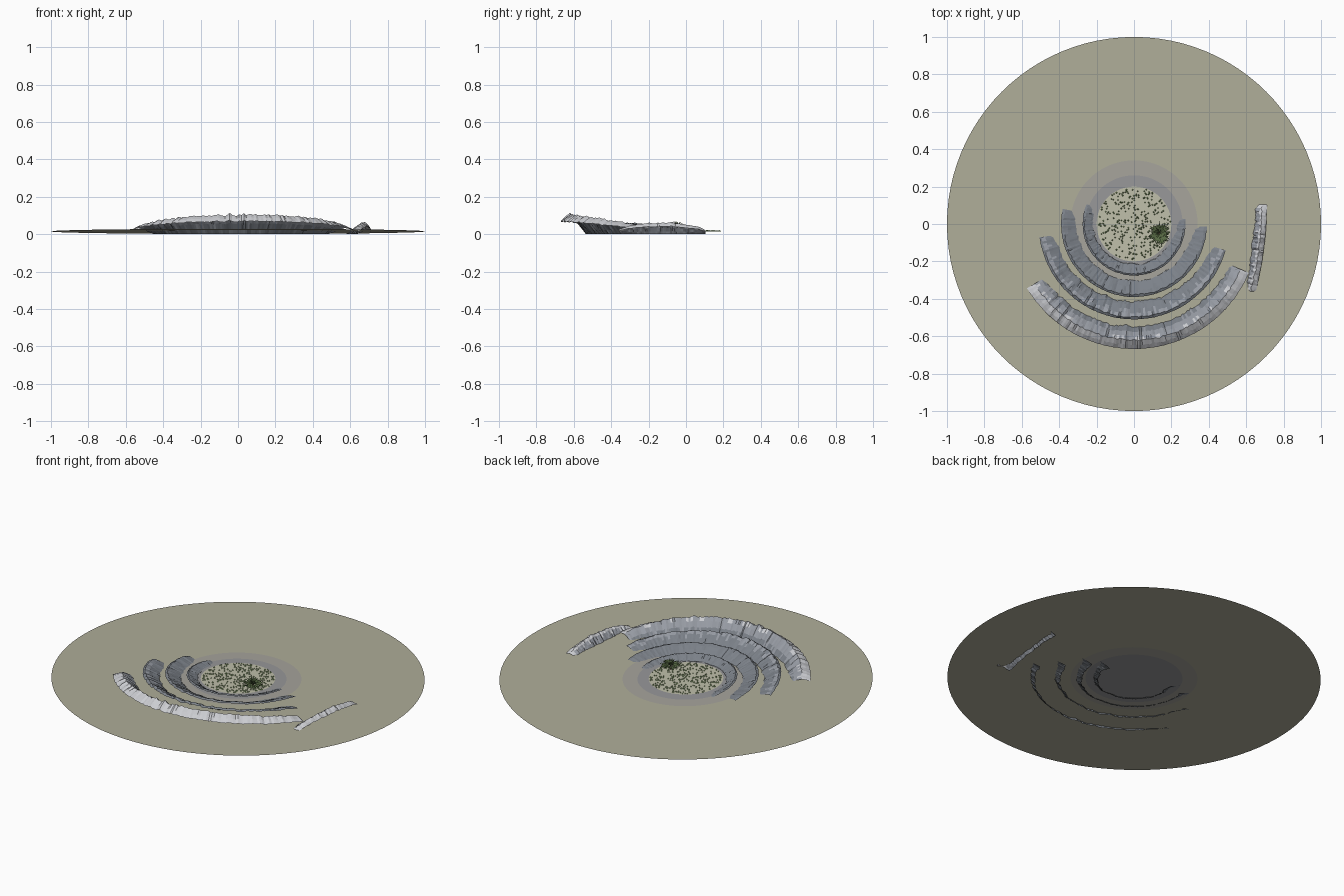
import bpy, bmesh, math, random
from mathutils import Vector, Matrix, noise

if "Cube" in bpy.data.objects:
    bpy.data.objects.remove(bpy.data.objects["Cube"])

random.seed(4)

def mat(name, r, g, b):
    m = bpy.data.materials.new(name)
    m.diffuse_color = (r, g, b, 1)
    m.use_nodes = True
    m.node_tree.nodes["Principled BSDF"].inputs["Base Color"].default_value = m.diffuse_color
    return m

SAND = mat("sand", .43, .42, .32)
HALO1 = mat("haze_outer", .38, .37, .33)
HALO2 = mat("haze_inner", .31, .31, .32)
MEADOW = mat("meadow", .52, .52, .40)
GRASS = mat("grass", .22, .35, .13)
LEAF = mat("leaves", .10, .15, .06)
BARK = mat("bark", .12, .08, .05)
DARK = mat("dark_rock", .10, .11, .12)
ROCK = mat("rock", .20, .22, .25)
PALE = mat("pale_rock", .31, .33, .37)
SNOW = mat("snow", .60, .61, .64)

def finish(bm, name, mats, smooth=False):
    me = bpy.data.meshes.new(name)
    bm.to_mesh(me)
    bm.free()
    for m in mats:
        me.materials.append(m)
    for p in me.polygons:
        p.use_smooth = smooth
    ob = bpy.data.objects.new(name, me)
    bpy.context.collection.objects.link(ob)
    return ob

def ground_z(y):
    # the ground sheet tips down slightly toward the back
    return .015 - .014 * y

# ground sheet with a hazy ring round the middle
def ground():
    bm = bmesh.new()
    n, radii = 96, [.20, .26, .34, 1.0]
    centre = bm.verts.new((0, 0, ground_z(0)))
    rings = []
    for r in radii:
        ring = []
        for i in range(n):
            a = math.tau * i / n
            y = r * math.sin(a)
            ring.append(bm.verts.new((r * math.cos(a), y, ground_z(y))))
        rings.append(ring)
    for i in range(n):
        j = (i + 1) % n
        bm.faces.new((centre, rings[0][i], rings[0][j])).material_index = 2
        for k, mi in enumerate((2, 1, 0)):
            bm.faces.new((rings[k][i], rings[k + 1][i], rings[k + 1][j], rings[k][j])).material_index = mi
    finish(bm, "ground", [SAND, HALO1, HALO2])

# meadow patch
def meadow():
    bm = bmesh.new()
    bmesh.ops.create_circle(bm, cap_ends=True, radius=.2, segments=48)
    for v in bm.verts:
        v.co.z = ground_z(v.co.y) + .002
    finish(bm, "meadow", [MEADOW])

# grass tufts scattered over the meadow
def grass():
    bm = bmesh.new()
    for _ in range(330):
        r, a = .195 * math.sqrt(random.random()), random.uniform(0, math.tau)
        x, y = r * math.cos(a), r * math.sin(a)
        h = random.uniform(.004, .008)
        bmesh.ops.create_cone(bm, segments=4, radius1=.0045, radius2=0, depth=h,
                              matrix=Matrix.Translation((x, y, ground_z(y) + .002 + h / 2)))
    finish(bm, "grass_tufts", [GRASS])

# small tree: short trunk and a spray of pointed leaves
def tree():
    base = Vector((.135, -.05, .017))
    bm = bmesh.new()
    bmesh.ops.create_cone(bm, cap_ends=True, segments=8, radius1=.006, radius2=.004, depth=.03,
                          matrix=Matrix.Translation(base + Vector((0, 0, .015))))
    finish(bm, "tree_trunk", [BARK])
    bm = bmesh.new()
    for _ in range(260):
        a, e = random.uniform(0, math.tau), random.uniform(-.1, 1.4)
        d = Vector((math.cos(a) * math.cos(e), math.sin(a) * math.cos(e), .5 * math.sin(e)))
        side = d.cross(Vector((0, 0, 1))).normalized() * .004
        start = base + Vector((0, 0, .018)) + d * .012
        tip = start + d * random.uniform(.03, .06)
        mid = (start + tip) / 2
        bm.faces.new([bm.verts.new(p) for p in (start, mid + side, tip, mid - side)])
    finish(bm, "tree_leaves", [LEAF])

# curved mountain ridge: open sheet rising outward to a jagged crest
INNER = [(0, 0), (.12, .2), (.3, .45), (.5, .65), (.7, .85), (.88, 1), (1, .9)]
SNOWY = [(0, 0), (.15, .25), (.33, .55), (.5, .82), (.65, 1), (.84, .84), (1, .66)]

def ridge(name, r0, r1, a0, a1, height, profile, tints, centre=(0, 0), n=110, seed=0):
    bm = bmesh.new()
    cols = []
    for i in range(n + 1):
        t = i / n
        a = math.radians(a0 + (a1 - a0) * t)
        s = a * (r0 + r1) / 2 * 30
        env = .32 + .68 * max(0, math.sin(math.pi * t)) ** .6
        jag = 1 + .10 * noise.noise((s, seed, 0)) + random.uniform(-.06, .03)
        sway = .012 * noise.noise((s * .5, seed, 7))
        col = []
        for k, (f, zf) in enumerate(profile):
            w = .008 if f < .9 else .002
            r = r0 + (r1 - r0) * f + sway * (1 - f) + random.uniform(-w, w) * .5
            z = height * env * zf * jag
            col.append(bm.verts.new((centre[0] + r * math.cos(a), centre[1] + r * math.sin(a), z)))
        cols.append(col)
    for c, d in zip(cols, cols[1:]):
        for k in range(len(profile) - 1):
            f = bm.faces.new((c[k], c[k + 1], d[k + 1], d[k]))
            step = k + random.choice((0, 0, 0, 1))
            f.material_index = tints[min(step, len(tints) - 1)]
    finish(bm, name, [DARK, ROCK, PALE, SNOW])

ground()
meadow()
grass()
tree()
ridge("ridge_inner", .195, .275, 157, 366, .048, INNER, (0, 0, 1, 1, 1, 1), seed=1)
ridge("ridge_second", .28, .39, 168, 358, .060, INNER, (0, 1, 1, 1, 1, 1), seed=2)
ridge("ridge_third", .395, .51, 188, 344, .078, INNER, (1, 1, 1, 1, 2, 1), seed=3)
ridge("ridge_outer", .53, .668, 211, 337, .106, SNOWY, (1, 1, 2, 2, 3, 3), seed=4)
# separate, nearly straight ridge on the right
ridge("ridge_right", 1.96, 2.035, 345.9, 359.3, .063, SNOWY, (2, 2, 2, 3, 3, 3),
      centre=(-1.324, .128), n=50, seed=5)
